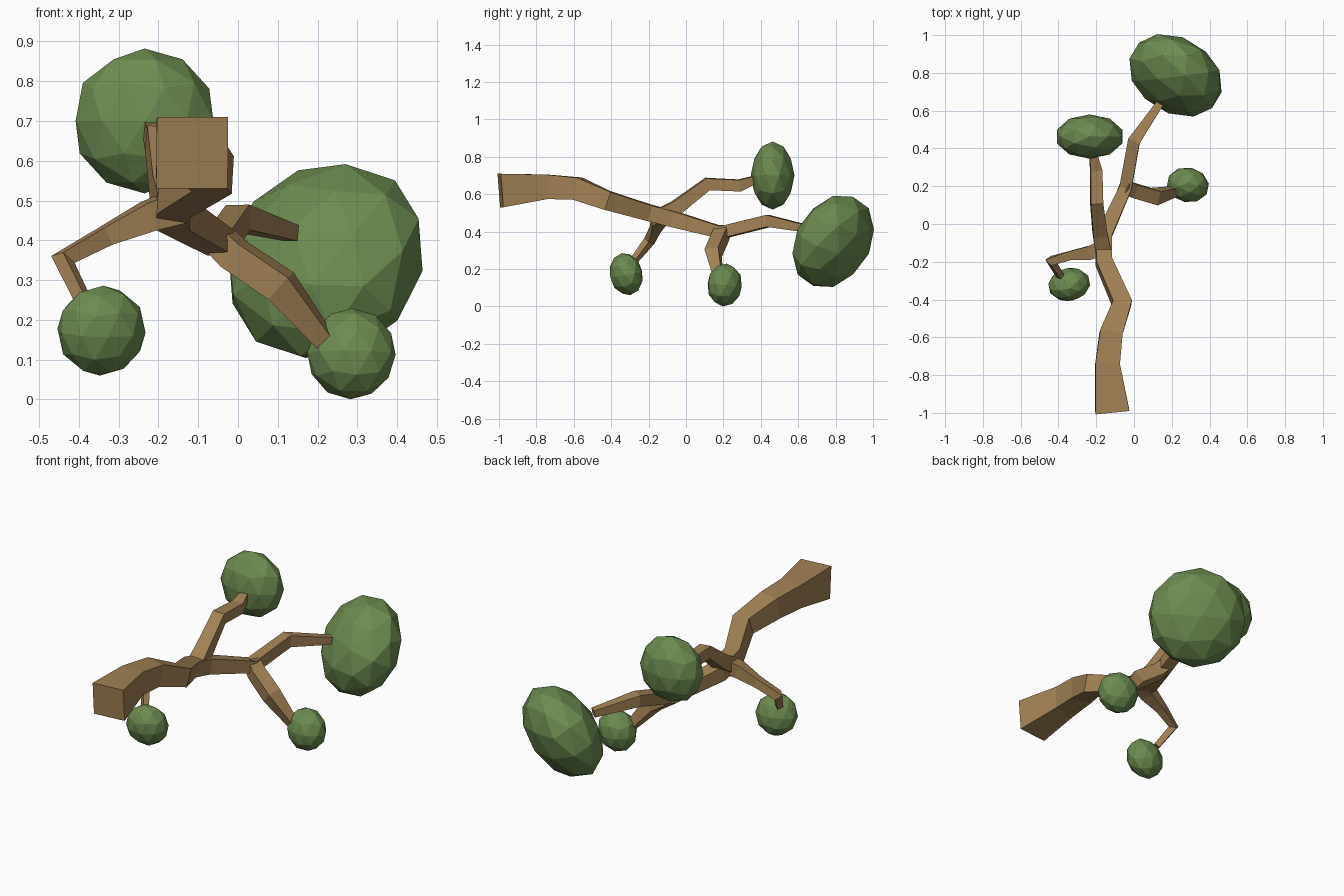
import bpy, bmesh
from mathutils import Vector

if "Cube" in bpy.data.objects:
    bpy.data.objects.remove(bpy.data.objects["Cube"])


def material(name, color):
    m = bpy.data.materials.new(name)
    m.diffuse_color = (*color, 1)
    m.use_nodes = True
    m.node_tree.nodes["Principled BSDF"].inputs["Base Color"].default_value = m.diffuse_color
    return m


BARK = material("bark", (0.36, 0.22, 0.09))
LEAF = material("leaf", (0.15, 0.26, 0.08))


def finish(name, bm, mat):
    bmesh.ops.recalc_face_normals(bm, faces=bm.faces)
    me = bpy.data.meshes.new(name)
    bm.to_mesh(me)
    bm.free()
    me.materials.append(mat)
    ob = bpy.data.objects.new(name, me)
    bpy.context.collection.objects.link(ob)
    return ob


def limb(name, path):
    """Square tube through (x, y, z, half width) points."""
    bm = bmesh.new()
    pts = [Vector(p[:3]) for p in path]
    up, prev = Vector((0, 0, 1)), None
    for i, p in enumerate(pts):
        a = (p - pts[i - 1]).normalized() if i else Vector()
        b = (pts[i + 1] - p).normalized() if i < len(pts) - 1 else Vector()
        d = (a + b).normalized()
        up = (up - d * up.dot(d)).normalized()
        side, h = d.cross(up), path[i][3]
        ring = [bm.verts.new(p + side * sx * h + up * sy * h)
                for sx, sy in ((-1, -1), (1, -1), (1, 1), (-1, 1))]
        if prev:
            for k in range(4):
                j = (k + 1) % 4
                bm.faces.new((prev[k], prev[j], ring[j], ring[k]))
        else:
            bm.faces.new(ring)
        prev = ring
    bm.faces.new(prev)
    return finish(name, bm, BARK)


def foliage(name, center, radii, axis=(0, 1, 0)):
    """Low-poly ball, squashed along the given axis."""
    bm = bmesh.new()
    bmesh.ops.create_icosphere(bm, subdivisions=2, radius=1)
    ob = finish(name, bm, LEAF)
    ob.location = center
    ob.scale = radii
    ob.rotation_euler = Vector(axis).to_track_quat('Y', 'Z').to_euler()
    return ob


# Trunk running into the main branch
limb("trunk", [(-.115, -.992, .62, .09), (-.14, -.74, .64, .065),
               (-.122, -.58, .63, .06), (-.063, -.42, .567, .05),
               (-.16, -.2, .502, .043), (-.16, -.06, .465, .042),
               (-.045, .19, .395, .033), (0, .44, .457, .032),
               (.135, .635, .418, .02)])

# Side branches
limb("right_branch", [(-.055, .2, .41, .035), (-.01, .18, .365, .037),
                      (.108, .145, .285, .038), (.225, .175, .14, .022)])
limb("upper_branch", [(-.165, -.13, .485, .042), (-.18, -.05, .53, .038),
                      (-.198, .115, .655, .033), (-.2, .285, .647, .031),
                      (-.217, .375, .68, .02)])
limb("left_branch", [(-.15, -.12, .485, .042), (-.225, -.15, .46, .036),
                     (-.33, -.165, .412, .024), (-.44, -.195, .352, .022),
                     (-.39, -.275, .25, .016)])

# Leaf clumps
foliage("main_foliage", (.22, .787, .348), (.268, .178, .268), (.6, 1, -.6))
foliage("upper_foliage", (-.235, .463, .7), (.182, .117, .182))
foliage("right_foliage", (.285, .207, .115), (.113, .093, .115), (.2, 1, -.1))
foliage("left_foliage", (-.343, -.32, .173), (.113, .088, .115), (.2, -1, -.2))
